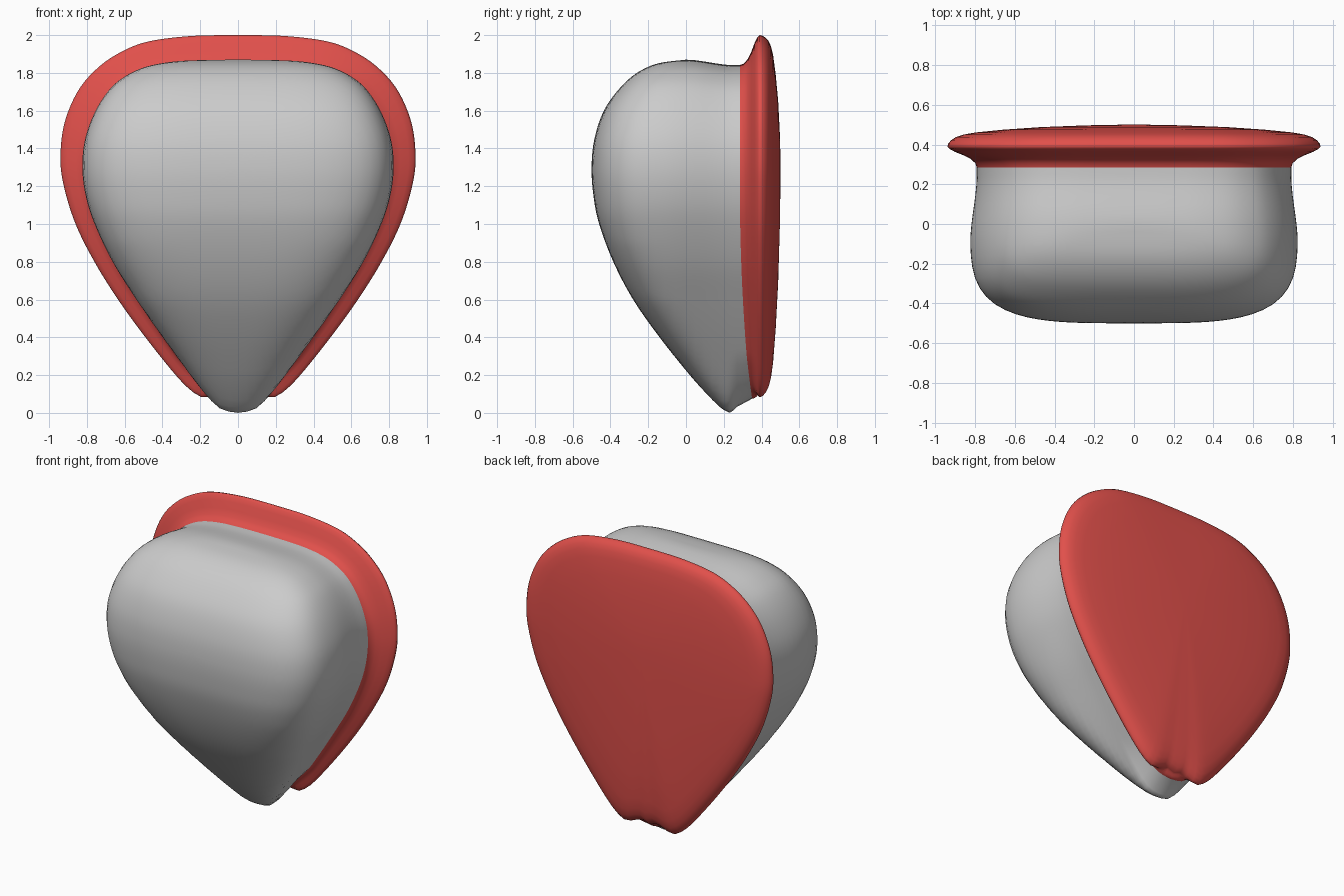
import bpy, bmesh, math

if "Cube" in bpy.data.objects:
    bpy.data.objects.remove(bpy.data.objects["Cube"])

N = 160          # points per ring
ZC = 1.3         # height of the ring centre


def smooth_curve(pts, steps=8):
    """Catmull-Rom through the points, returned as a dense list."""
    p = [pts[0]] + pts + [pts[-1]]
    out = []
    for i in range(1, len(p) - 2):
        a, b, c, d = p[i - 1:i + 3]
        for s in range(steps):
            t = s / steps
            out.append(tuple(0.5 * (2 * b[k] + (c[k] - a[k]) * t
                       + (2 * a[k] - 5 * b[k] + 4 * c[k] - d[k]) * t * t
                       + (3 * b[k] - a[k] - 3 * c[k] + d[k]) * t ** 3) for k in (0, 1)))
    return out + [pts[-1]]


def lookup(curve, v):
    for (a, fa), (b, fb) in zip(curve, curve[1:]):
        if v <= b:
            return fa + (fb - fa) * max(0, v - a) / max(b - a, 1e-9)
    return curve[-1][1]


def ease(t):
    t = min(1, max(0, t))
    return t * t * (3 - 2 * t)


# Body profiles by height: half width, and position of the front surface
WIDTH = smooth_curve([(0, 0), (.006, .05), (.03, .11), (.1, .18), (.2, .26), (.4, .405),
                      (.6, .54), (.8, .665), (1, .76), (1.15, .807), (1.3, .825), (1.45, .81),
                      (1.6, .755), (1.72, .675), (1.79, .585), (1.835, .48), (1.86, .34),
                      (1.868, .18), (1.87, 0)])
FRONT = smooth_curve([(0, .23), (.03, .18), (.1, .11), (.2, .02), (.4, -.14), (.6, -.28),
                      (.8, -.385), (1, -.46), (1.15, -.49), (1.3, -.5), (1.45, -.485),
                      (1.6, -.435), (1.72, -.35), (1.8, -.26), (1.85, -.15), (1.87, 0)])
# Flange outline (x, z) from the notched bottom to the top
RIM = smooth_curve([(0, .10), (.06, .12), (.11, .10), (.18, .08), (.245, .115), (.33, .2),
                    (.49, .4), (.635, .6), (.76, .8), (.86, 1), (.922, 1.2), (.94, 1.35),
                    (.92, 1.53), (.85, 1.7), (.75, 1.82), (.63, 1.905), (.48, 1.965),
                    (.25, 1.995), (0, 2)])
RIM_POLAR = [(math.atan2(x, ZC - z), math.hypot(x, ZC - z)) for x, z in RIM]


def inside(x, y, z):
    if not 0 < z < 1.87:
        return False
    w, f = max(lookup(WIDTH, z), 1e-6), lookup(FRONT, z)
    c = .23 * max(0, 1 - z / .6)
    p = 2 + 1.7 * min(1, z / .9)
    d = max(0, c - y) / max(c - f, 1e-6)
    return (abs(x) / w) ** p + d ** p < 1


def cast(y0, dx, dy, dz):
    lo, hi = 0, 2
    for _ in range(22):
        m = (lo + hi) / 2
        if inside(dx * m, y0 + dy * m, ZC + dz * m):
            lo = m
        else:
            hi = m
    return (dx * lo, y0 + dy * lo, ZC + dz * lo)


def shape_back(v):
    """Narrow the body slightly towards the flange and lift its tip."""
    x, y, z = v
    k = ease((y + .1) / .35)
    x *= 1 - .04 * k
    if z > ZC:
        z -= (z - ZC) * .05 * ease(y / .25)
    z += .075 * ease((y - .225) / .1) * max(0, 1 - z / .3)
    return (x, y, z)


ANGLES = [2 * math.pi * i / N for i in range(N)]
DIRS = [(math.sin(a), -math.cos(a)) for a in ANGLES]


def loft(name, rings, pole, pole_first):
    bm = bmesh.new()
    vr = [[bm.verts.new(v) for v in r] for r in rings]
    for a, b in zip(vr, vr[1:]):
        for i in range(N):
            j = (i + 1) % N
            bm.faces.new((a[i], a[j], b[j], b[i]))
    tip = bm.verts.new(pole)
    end = vr[0] if pole_first else vr[-1]
    for i in range(N):
        j = (i + 1) % N
        bm.faces.new((tip, end[j], end[i]) if pole_first else (end[i], end[j], tip))
    bmesh.ops.recalc_face_normals(bm, faces=bm.faces)
    me = bpy.data.meshes.new(name)
    bm.to_mesh(me)
    bm.free()
    me.shade_smooth()
    ob = bpy.data.objects.new(name, me)
    bpy.context.collection.objects.link(ob)
    return ob


# Body: rounded front cap, then slices running back to the neck
body = []
for i in range(1, 25):
    ph = math.pi / 2 * i / 24
    s, c = math.sin(ph), math.cos(ph)
    body.append([shape_back(cast(0, dx * s, -c, dz * s)) for dx, dz in DIRS])
for y in (.05, .1, .14, .18, .2, .215, .23, .25, .27):
    body.append([shape_back(cast(y, dx, 0, dz)) for dx, dz in DIRS])
neck = []
for x, y, z in [cast(.3, dx, 0, dz) for dx, dz in DIRS]:
    neck.append(shape_back((x, .285 + .065 * (1 - min(1, z / 1.2)) ** 2, z)))
body.append(neck)
loft("body", body, (0, -.5, ZC), True)

# Flange: flares out from the neck to the rim, then closes in a shallow dome
rim = []
for a, (dx, dz) in zip(ANGLES, DIRS):
    r = lookup(RIM_POLAR, min(a, 2 * math.pi - a))
    rim.append((dx * r, .39, ZC + dz * r))
flange = []
for t, k in ((0, 0), (.05, .2), (.2, .4), (.45, .58), (.75, .75), (.93, .89), (1, 1)):
    flange.append([(p[0] + (q[0] - p[0]) * t, p[1] + (q[1] - p[1]) * k,
                    p[2] + (q[2] - p[2]) * t) for p, q in zip(neck, rim)])
for s, y in ((.995, .405), (.98, .422), (.955, .437), (.915, .45), (.85, .461), (.7, .475),
             (.5, .488), (.25, .497), (.08, .5)):
    flange.append([(x * s, y, ZC + (z - ZC) * s) for x, _, z in rim])
back = loft("back_flange", flange, (0, .5, ZC), False)

red = bpy.data.materials.new("red")
red.diffuse_color = (.75, .08, .07, 1)
red.use_nodes = True
red.node_tree.nodes["Principled BSDF"].inputs["Base Color"].default_value = red.diffuse_color
back.data.materials.append(red)
